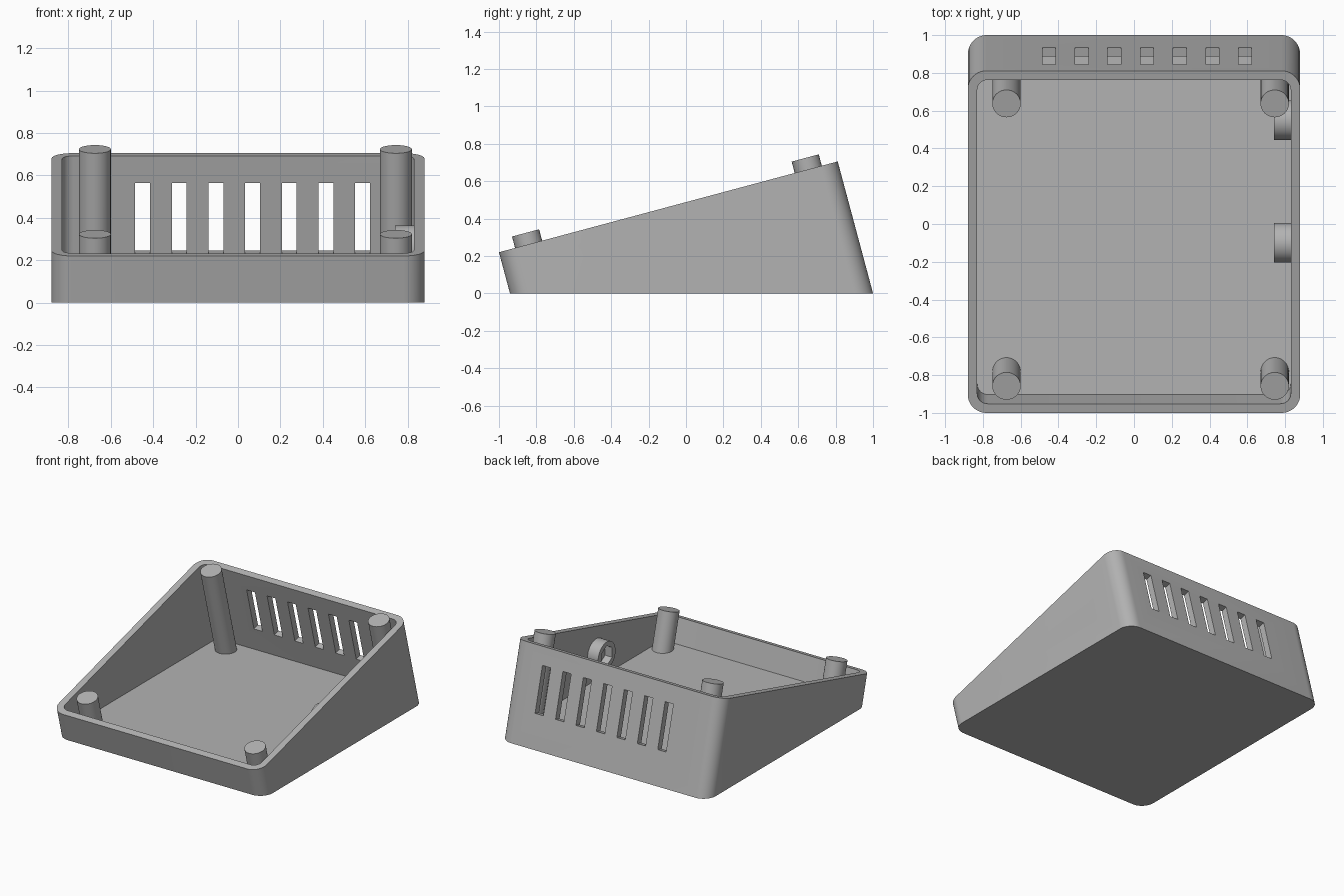
import bpy, bmesh, math
from mathutils import Matrix, Vector

cube = bpy.data.objects.get("Cube")
if cube:
    bpy.data.objects.remove(cube, do_unlink=True)

# Sizes, in the tilted frame: x across, y up the slope, z out of the open top
WIDTH, LENGTH, WALL, FLOOR = 1.76, 1.875, 0.05, 0.05
TILT = Matrix.Translation((0, -1, 0.22)) @ Matrix.Rotation(math.radians(15), 4, 'X')
FLAT = Matrix.Identity(4)

grey = bpy.data.materials.new("plain_grey")
grey.use_nodes = True
colour = (0.45, 0.45, 0.45, 1)
grey.diffuse_color = colour
grey.node_tree.nodes["Principled BSDF"].inputs["Base Color"].default_value = colour


def make_object(name, bm, frame):
    bm.transform(frame)
    bmesh.ops.recalc_face_normals(bm, faces=bm.faces)
    mesh = bpy.data.meshes.new(name)
    bm.to_mesh(mesh)
    bm.free()
    mesh.materials.append(grey)
    obj = bpy.data.objects.new(name, mesh)
    bpy.context.collection.objects.link(obj)
    return obj


def box(name, low, high, frame=FLAT):
    low, high = Vector(low), Vector(high)
    bm = bmesh.new()
    bmesh.ops.create_cube(bm, size=1)
    size = high - low
    bm.transform(Matrix.Translation((low + high) / 2) @ Matrix.Diagonal((*size, 1)))
    return make_object(name, bm, frame)


def cylinder(name, radius, start, end, frame=FLAT, sides=48):
    start, end = Vector(start), Vector(end)
    axis = end - start
    bm = bmesh.new()
    bmesh.ops.create_cone(bm, cap_ends=True, segments=sides, radius1=radius,
                          radius2=radius, depth=axis.length)
    turn = axis.to_track_quat('Z', 'Y').to_matrix().to_4x4()
    bm.transform(Matrix.Translation((start + end) / 2) @ turn)
    return make_object(name, bm, frame)


def rounded_prism(name, inset, radius, bottom, top):
    bm = bmesh.new()
    verts = []
    hx, hy = WIDTH / 2 - inset - radius, LENGTH / 2 - inset - radius
    for corner, (sx, sy) in enumerate([(1, 1), (-1, 1), (-1, -1), (1, -1)]):
        for step in range(13):
            a = (corner + step / 12) * math.pi / 2
            verts.append(bm.verts.new((sx * hx + radius * math.cos(a),
                                       LENGTH / 2 + sy * hy + radius * math.sin(a), bottom)))
    face = bm.faces.new(verts)
    extruded = bmesh.ops.extrude_face_region(bm, geom=[face])["geom"]
    bmesh.ops.translate(bm, vec=(0, 0, top - bottom),
                        verts=[g for g in extruded if isinstance(g, bmesh.types.BMVert)])
    return make_object(name, bm, TILT)


def combine(target, tool, operation='DIFFERENCE'):
    tool.hide_render = True
    mod = target.modifiers.new("combine", 'BOOLEAN')
    mod.operation, mod.solver, mod.object = operation, 'EXACT', tool
    bpy.context.view_layer.objects.active = target
    bpy.ops.object.modifier_apply(modifier=mod.name)
    bpy.data.objects.remove(tool, do_unlink=True)


def trim_below(target, height):
    combine(target, box("ground_cutter", (-3, -3, -3), (3, 3, height)))


# Sloped shell: tilted rounded prism cut level, hollowed above the floor
case = rounded_prism("sloped_case", 0, 0.1, -1.2, 0)
trim_below(case, 0)
hollow = rounded_prism("hollow", WALL, 0.055, -1.2, 0.2)
trim_below(hollow, FLOOR)
combine(case, hollow)

# Screw posts
post_spots = [(x, y) for x in (-0.675, 0.745) for y in (0.164, 1.712)]
for x, y in post_spots:
    post = cylinder("screw_post", 0.075, (x, y, -1.2), (x, y, 0.063), TILT)
    trim_below(post, FLOOR / 2)
    combine(case, post, 'UNION')

# Nut bosses inside the left wall, with bolt holes and hexagonal pockets
for y in (-0.1, 0.55):
    combine(case, cylinder("nut_boss", 0.105, (0.74, y, 0.26), (0.855, y, 0.26)), 'UNION')
    combine(case, cylinder("bolt_hole", 0.039, (0.7, y, 0.26), (1, y, 0.26), sides=32))
    combine(case, cylinder("nut_pocket", 0.075, (0.7, y, 0.26), (0.8, y, 0.26), sides=6))

# Post holes: narrow at the top, wide from below
for x, y in post_spots:
    combine(case, cylinder("screw_hole", 0.037, (x, y, -1.3), (x, y, 0.2), TILT, 32))
    combine(case, cylinder("screw_head_bore", 0.068, (x, y, -1.3), (x, y, -0.09), TILT))

# Vent slots in the back wall
for i in range(7):
    x = 0.069 + (i - 3) * 0.173
    combine(case, box("vent_slot", (x - 0.035, LENGTH - 0.08, -0.476),
                      (x + 0.035, LENGTH + 0.1, -0.132), TILT))

# Foot recesses under the floor
for x in (-0.31, 0.375):
    for y in (-0.672, 0.726):
        combine(case, cylinder("foot_recess", 0.116, (x, y, -0.1), (x, y, 0.03)))

# Smooth curves, sharp edges
bpy.ops.object.select_all(action='DESELECT')
case.select_set(True)
bpy.context.view_layer.objects.active = case
bpy.ops.object.shade_smooth_by_angle(angle=math.radians(30))
